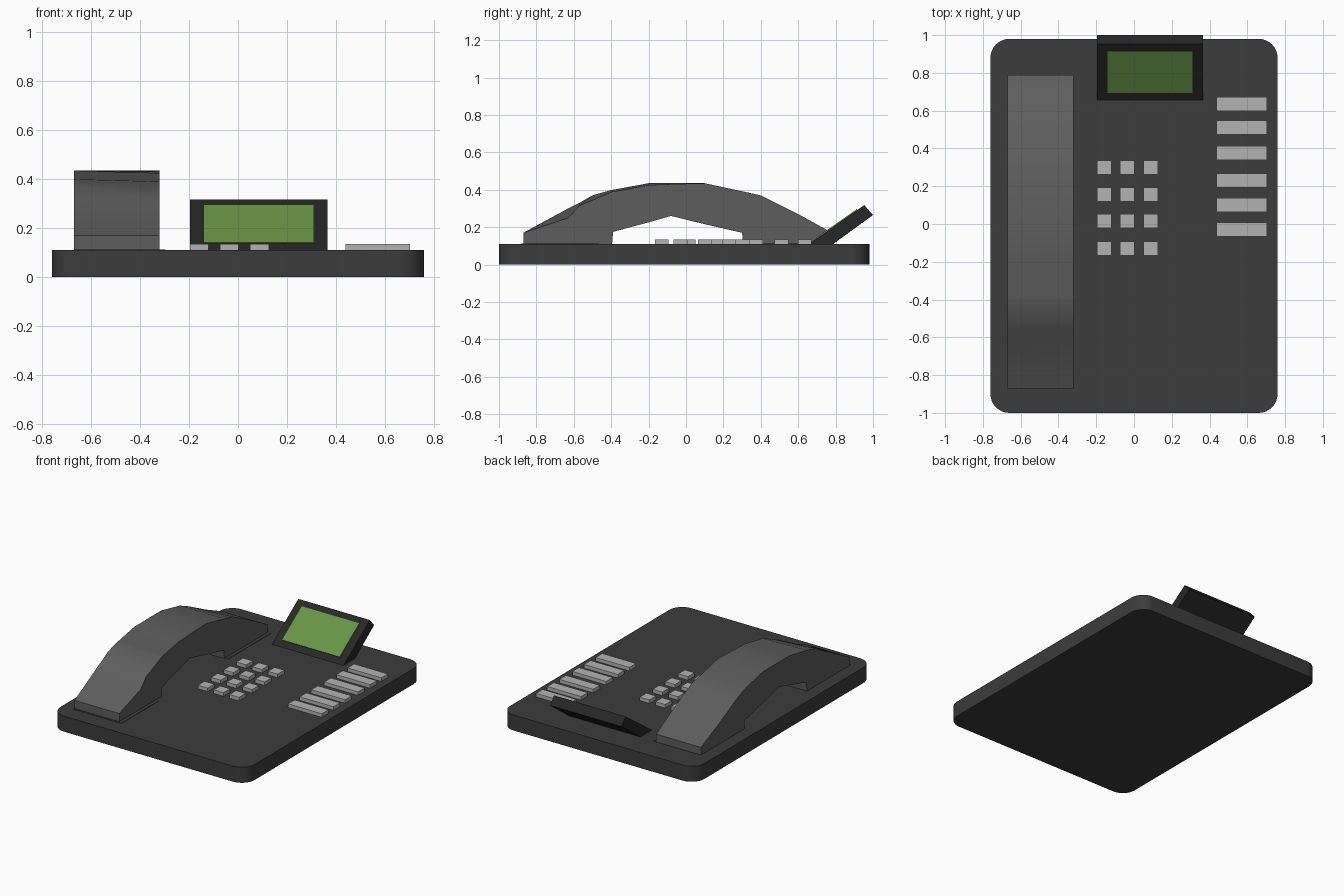
import bpy, bmesh
from mathutils import Vector

if "Cube" in bpy.data.objects:
    bpy.data.objects.remove(bpy.data.objects["Cube"])


def material(name, r, g, b):
    m = bpy.data.materials.new(name)
    m.diffuse_color = (r, g, b, 1)
    m.use_nodes = True
    m.node_tree.nodes["Principled BSDF"].inputs["Base Color"].default_value = m.diffuse_color
    return m


DARK = material("dark_grey", 0.045, 0.045, 0.045)
BLACK = material("near_black", 0.02, 0.02, 0.02)
MID = material("mid_grey", 0.11, 0.11, 0.11)
LIGHT = material("light_grey", 0.45, 0.45, 0.45)
GREEN = material("screen_green", 0.14, 0.30, 0.06)


def finish(name, bm, mat):
    bmesh.ops.recalc_face_normals(bm, faces=bm.faces)
    me = bpy.data.meshes.new(name)
    bm.to_mesh(me)
    bm.free()
    ob = bpy.data.objects.new(name, me)
    bpy.context.collection.objects.link(ob)
    me.materials.append(mat)
    return ob


def box_bm(x0, x1, y0, y1, z0, z1):
    bm = bmesh.new()
    bmesh.ops.create_cube(bm, size=1)
    for v in bm.verts:
        v.co = Vector(((x0 + x1) / 2 + v.co.x * (x1 - x0),
                       (y0 + y1) / 2 + v.co.y * (y1 - y0),
                       (z0 + z1) / 2 + v.co.z * (z1 - z0)))
    return bm


def box(name, mat, *dims):
    return finish(name, box_bm(*dims), mat)


def side_prism(name, profile, x0, x1, mat):
    bm = bmesh.new()
    a = [bm.verts.new((x0, y, z)) for y, z in profile]
    b = [bm.verts.new((x1, y, z)) for y, z in profile]
    n = len(profile)
    bm.faces.new(a)
    bm.faces.new(b[::-1])
    for i in range(n):
        bm.faces.new((a[i], a[(i + 1) % n], b[(i + 1) % n], b[i]))
    return finish(name, bm, mat)


def smooth(ob, angle):
    bpy.ops.object.select_all(action='DESELECT')
    ob.select_set(True)
    bpy.context.view_layer.objects.active = ob
    bpy.ops.object.shade_smooth_by_angle(angle=angle)


# Base slab with rounded vertical corners
bm = box_bm(-0.76, 0.76, -1.0, 0.98, 0, 0.11)
upright = [e for e in bm.edges
           if abs(e.verts[0].co.z - e.verts[1].co.z) > 0.05]
bmesh.ops.bevel(bm, geom=upright, offset=0.1, segments=8, profile=0.5,
                affect='EDGES')
smooth(finish("base", bm, DARK), 0.6)

# Shallow rests under the two ends of the handset
box("front_rest", DARK, -0.67, -0.295, -0.88, -0.465, 0.10, 0.112)
box("back_rest", DARK, -0.67, -0.295, 0.31, 0.79, 0.10, 0.112)

# Handset arch: y, top left z, top right z, underside z
stations = [
    (-0.87, 0.17, 0.17, 0.11), (-0.63, 0.30, 0.25, 0.11),
    (-0.57, 0.33, 0.315, 0.11), (-0.50, 0.37, 0.345, 0.11),
    (-0.395, 0.40, 0.39, 0.11), (-0.39, 0.40, 0.39, 0.175),
    (-0.20, 0.435, 0.425, 0.226), (-0.08, 0.435, 0.43, 0.26),
    (0.10, 0.435, 0.435, 0.216), (0.30, 0.392, 0.392, 0.17),
    (0.305, 0.391, 0.391, 0.11), (0.40, 0.35, 0.37, 0.11),
    (0.60, 0.25, 0.27, 0.11), (0.79, 0.165, 0.165, 0.11)]
bm = bmesh.new()
rings = [[bm.verts.new(p) for p in ((-0.67, y, b), (-0.32, y, b),
                                    (-0.32, y, r), (-0.67, y, l))]
         for y, l, r, b in stations]
bm.faces.new(rings[0])
bm.faces.new(rings[-1][::-1])
for p, q in zip(rings, rings[1:]):
    for i in range(4):
        j = (i + 1) % 4
        bm.faces.new((p[i], p[j], q[j], q[i]))
smooth(finish("handset", bm, MID), 0.6)

# Tilted display housing and its screen
side_prism("display_housing",
           [(0.65, 0.105), (0.953, 0.318), (1.0, 0.265), (0.78, 0.105)],
           -0.195, 0.365, BLACK)
side_prism("display_screen",
           [(0.693, 0.142), (0.913, 0.296), (0.917, 0.291), (0.697, 0.137)],
           -0.14, 0.31, GREEN)

# Number keys
for row, y in enumerate((0.30, 0.155, 0.015, -0.13)):
    for col, x in enumerate((-0.158, -0.035, 0.088)):
        box(f"number_key_{row}_{col}", LIGHT, x - 0.038, x + 0.038,
            y - 0.037, y + 0.037, 0.105, 0.135)

# Function keys
for i, y in enumerate((0.635, 0.51, 0.375, 0.23, 0.10, -0.03)):
    box(f"function_key_{i}", LIGHT, 0.438, 0.703,
        y - 0.037, y + 0.037, 0.105, 0.135)
